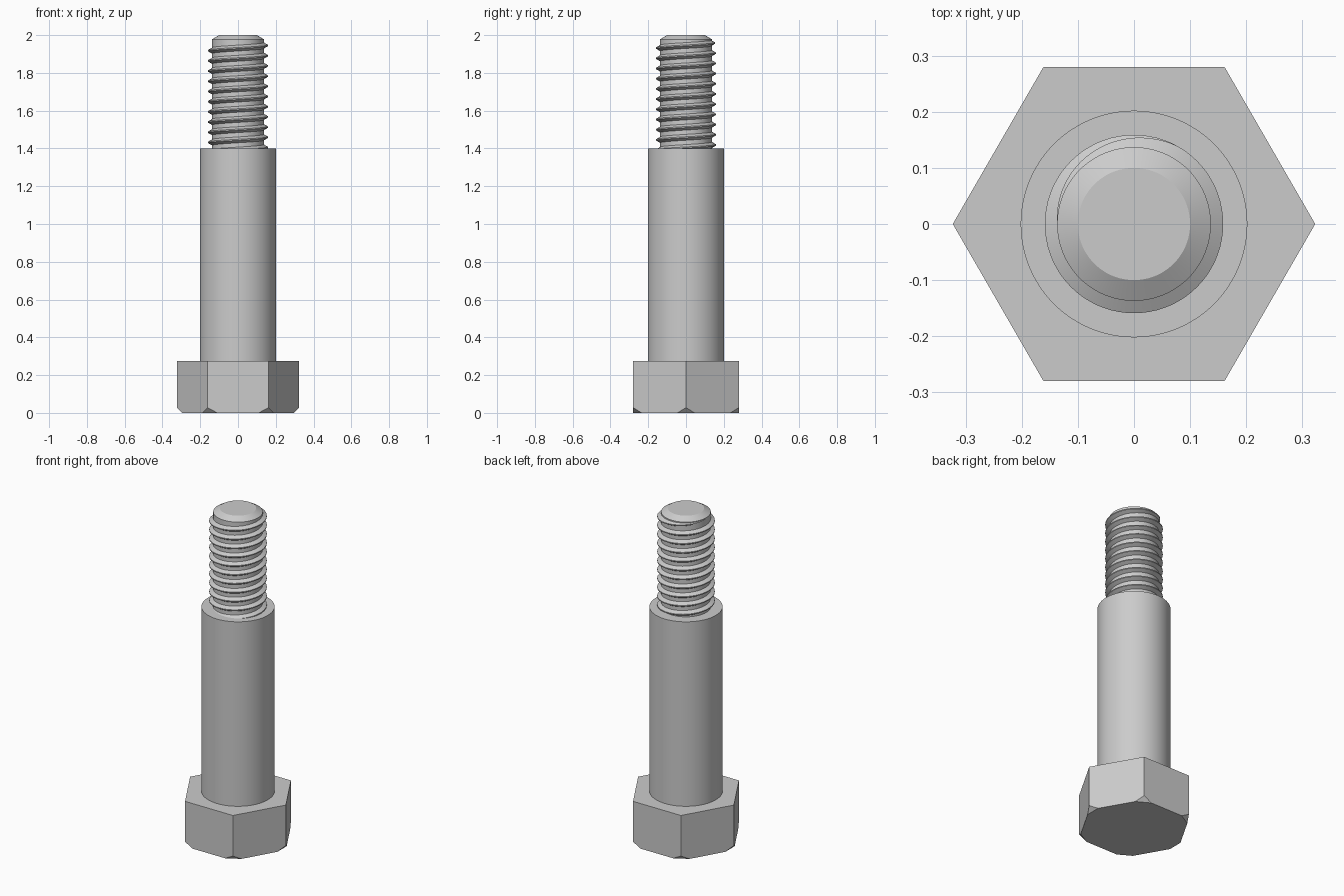
import bpy
import bmesh
from math import cos, sin, pi, tau
from mathutils import Vector

cube = bpy.data.objects.get("Cube")
if cube:
    bpy.data.objects.remove(cube, do_unlink=True)

steel = bpy.data.materials.new("steel_grey")
steel.use_nodes = True
colour = (0.6, 0.6, 0.6, 1.0)
steel.diffuse_color = colour
steel.node_tree.nodes["Principled BSDF"].inputs["Base Color"].default_value = colour


def finish(bm, name, smooth=True):
    """Turn a bmesh into a steel object."""
    bmesh.ops.recalc_face_normals(bm, faces=bm.faces[:])
    mesh = bpy.data.meshes.new(name)
    bm.to_mesh(mesh)
    bm.free()
    mesh.materials.append(steel)
    obj = bpy.data.objects.new(name, mesh)
    bpy.context.collection.objects.link(obj)
    if smooth:
        bpy.ops.object.select_all(action="DESELECT")
        obj.select_set(True)
        bpy.context.view_layer.objects.active = obj
        bpy.ops.object.shade_smooth_by_angle(angle=pi / 7)
    return obj


def lathe(profile, sides):
    """Revolve (radius, height) pairs into a capped solid."""
    bm = bmesh.new()
    rings = [[bm.verts.new((r * cos(tau * i / sides), r * sin(tau * i / sides), z))
              for i in range(sides)] for r, z in profile]
    for low, high in zip(rings, rings[1:]):
        for i in range(sides):
            j = (i + 1) % sides
            bm.faces.new((low[i], low[j], high[j], high[i]))
    bm.faces.new(rings[0][::-1])
    bm.faces.new(rings[-1])
    return bm


# Hexagonal head with its lower corners cut off
HEAD_R, HEAD_TOP, CUT_R, CUT_H = 0.323, 0.275, 0.297, 0.028
head = lathe([(HEAD_R, 0), (HEAD_R, HEAD_TOP)], 6)
for k in range(6):
    out = Vector((cos(k * pi / 3), sin(k * pi / 3), 0))
    normal = out * CUT_H - Vector((0, 0, HEAD_R - CUT_R))
    bmesh.ops.bisect_plane(head, geom=head.verts[:] + head.edges[:] + head.faces[:],
                           plane_co=out * CUT_R, plane_no=normal, clear_outer=True)
    bmesh.ops.holes_fill(head, edges=[e for e in head.edges if e.is_boundary])
finish(head, "hex_head", smooth=False)

# Plain shank
SHANK_TOP = 1.4
finish(lathe([(0.202, HEAD_TOP), (0.202, SHANK_TOP)], 96), "shank")

# Threaded core with chamfered tip
CORE_R = 0.137
finish(lathe([(CORE_R, SHANK_TOP), (CORE_R, 1.978), (0.1, 2.0)], 96), "threaded_core")

# Right-handed thread ridge that fades out at the tip
PITCH, TURNS, STEPS = 0.054, 11, 72
END_Z, CREST_R, FADE = 1.972, 0.159, 0.33
thread = bmesh.new()
sections = []
for s in range(TURNS * STEPS + 1):
    turn = s / STEPS                       # turns below the upper end
    angle = pi - tau * turn
    z = END_Z - PITCH * turn
    rise = (CREST_R - CORE_R) * min(1, turn / FADE)
    root, tip = 0.003 + rise * 0.6, 0.003
    outline = [(CORE_R - 0.001, -root), (CORE_R + rise, -tip),
               (CORE_R + rise, tip), (CORE_R - 0.001, root)]
    sections.append([thread.verts.new((r * cos(angle), r * sin(angle),
                                       max(z + dz, SHANK_TOP - 0.02)))
                     for r, dz in outline])
for a, b in zip(sections, sections[1:]):
    for i in range(4):
        j = (i + 1) % 4
        thread.faces.new((a[i], a[j], b[j], b[i]))
thread.faces.new(sections[0])
thread.faces.new(sections[-1][::-1])
finish(thread, "thread_ridge")
